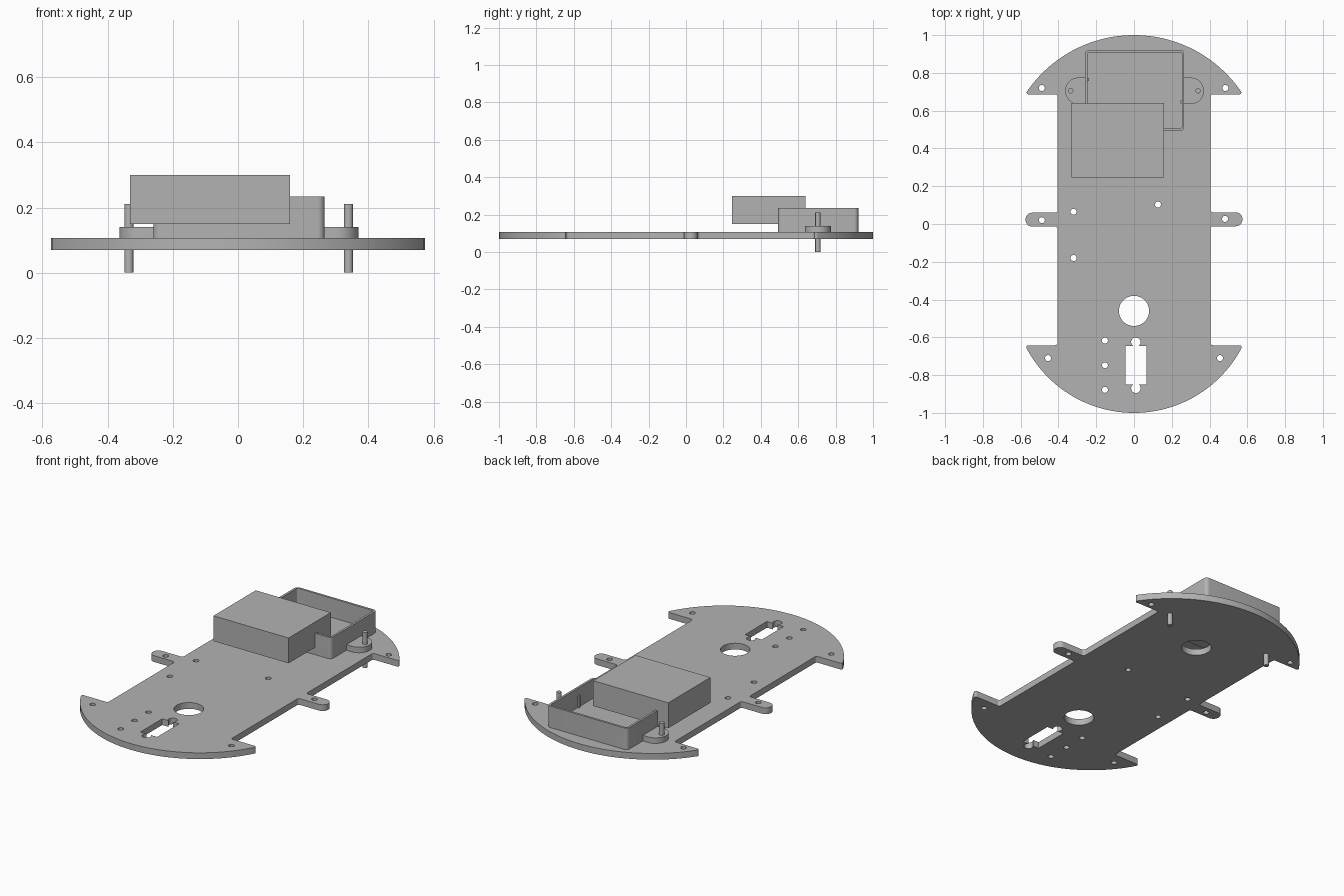
import bpy, bmesh, math
from mathutils import Vector

cube = bpy.data.objects.get("Cube")
if cube:
    bpy.data.objects.remove(cube, do_unlink=True)

grey = bpy.data.materials.new("plain grey")
grey.use_nodes = True
grey.diffuse_color = (0.45, 0.45, 0.45, 1)
grey.node_tree.nodes["Principled BSDF"].inputs["Base Color"].default_value = grey.diffuse_color


def rounded(corners, steps=6):
    """Closed outline from (x, y, radius) corners, each filleted by its radius."""
    out = []
    for i, (x, y, r) in enumerate(corners):
        p = Vector((x, y))
        if r == 0:
            out.append(p)
            continue
        a = (Vector(corners[i - 1][:2]) - p).normalized()
        b = (Vector(corners[(i + 1) % len(corners)][:2]) - p).normalized()
        half = a.angle(b) / 2
        centre = p + (a + b).normalized() * (r / math.sin(half))
        start = p + a * (r / math.tan(half)) - centre
        end = p + b * (r / math.tan(half)) - centre
        sweep = start.angle_signed(end)
        a0 = math.atan2(start.y, start.x)
        for k in range(steps + 1):
            t = a0 - sweep * k / steps
            out.append(centre + Vector((math.cos(t), math.sin(t))) * r)
    return out


def arc(cx, cy, r, a0, a1, n):
    angles = [math.radians(a0 + (a1 - a0) * k / n) for k in range(n + 1)]
    return [(cx + r * math.cos(t), cy + r * math.sin(t), 0) for t in angles]


def circle(cx, cy, r, n=24):
    return rounded(arc(cx, cy, r, 0, 360, n)[:-1])


def rect(x0, x1, y0, y1, r=0):
    return rounded([(x0, y0, r), (x1, y0, r), (x1, y1, r), (x0, y1, r)])


def prism(name, loops, z0, z1):
    """Solid between two heights; loops after the first cut holes."""
    curve = bpy.data.curves.new(name, 'CURVE')
    curve.dimensions = '2D'
    curve.fill_mode = 'BOTH'
    curve.extrude = (z1 - z0) / 2
    for loop in loops:
        s = curve.splines.new('POLY')
        s.points.add(len(loop) - 1)
        for pt, co in zip(s.points, loop):
            pt.co = (co.x, co.y, 0, 1)
        s.use_cyclic_u = True
    temp = bpy.data.objects.new(name + " outline", curve)
    bpy.context.collection.objects.link(temp)
    deps = bpy.context.evaluated_depsgraph_get()
    mesh = bpy.data.meshes.new_from_object(temp.evaluated_get(deps))
    bpy.data.objects.remove(temp, do_unlink=True)
    bpy.data.curves.remove(curve)
    bm = bmesh.new()
    bm.from_mesh(mesh)
    bmesh.ops.remove_doubles(bm, verts=bm.verts, dist=0.0002)
    bmesh.ops.recalc_face_normals(bm, faces=bm.faces)
    bm.to_mesh(mesh)
    bm.free()
    mesh.name = name
    mesh.materials.clear()
    mesh.materials.append(grey)
    obj = bpy.data.objects.new(name, mesh)
    obj.location.z = (z0 + z1) / 2
    bpy.context.collection.objects.link(obj)
    bpy.ops.object.select_all(action='DESELECT')
    obj.select_set(True)
    bpy.context.view_layer.objects.active = obj
    bpy.ops.object.shade_smooth_by_angle(angle=math.radians(30))
    return obj


PLATE_LOW, PLATE_TOP = 0.07, 0.107


def end_arc(tip_y, side):
    """Bowed plate end with rounded tips, running counter-clockwise."""
    tip_x, rise = 0.577, 1 - abs(tip_y)
    r = (tip_x ** 2 + rise ** 2) / (2 * rise)
    spread = math.degrees(math.asin(tip_x / r))
    mid = 90 * side
    pts = arc(0, side * (1 - r), r, mid - spread, mid + spread, 44)
    for i in (0, -1):
        pts[i] = pts[i][:2] + (0.01,)
    return pts


# Base plate: bowed ends, straight body and a small tab on each side
f = 0.014
body, tab = 0.404, 0.574
outline = end_arc(-0.642, -1)
outline += [(body, -0.642, f), (body, -0.012, f), (tab, -0.012, 0.035),
            (tab, 0.062, 0.035), (body, 0.062, f), (body, 0.686, f)]
outline += end_arc(0.686, 1)
outline += [(-body, 0.686, f), (-body, 0.06, f), (-tab, 0.06, 0.035),
            (-tab, -0.014, 0.035), (-body, -0.014, f), (-body, -0.642, f)]

# Slot with a round relief at each end
slot = [(0.065, -0.85, 0), (0.065, -0.645, 0)]
slot += arc(0.01, -0.625, 0.025, -53, 233, 18)
slot += [(-0.045, -0.645, 0), (-0.045, -0.85, 0)]
slot += arc(0.01, -0.87, 0.025, 127, 413, 18)

small_holes = [(-0.488, 0.72), (0.484, 0.72), (-0.488, 0.02), (0.482, 0.027),
               (-0.455, -0.71), (0.455, -0.71), (-0.32, 0.065), (-0.32, -0.18),
               (0.127, 0.103), (-0.154, -0.617), (-0.154, -0.748), (-0.154, -0.878)]
holes = [circle(x, y, 0.016, 16) for x, y in small_holes]
holes += [circle(0, y, 0.08, 40) for y in (-0.46, 0.52)]
prism("base_plate", [rounded(outline), rounded(slot)] + holes, PLATE_LOW, PLATE_TOP)

# Open tray
x0, x1, y0, y1, wall = -0.26, 0.266, 0.492, 0.921, 0.013
prism("tray_wall", [rect(x0, x1, y0, y1, 0.022),
                    rect(x0 + wall, x1 - wall, y0 + wall, y1 - wall, 0.01)], PLATE_TOP, 0.234)
prism("tray_floor", [rect(x0 + 0.005, x1 - 0.005, y0 + 0.005, y1 - 0.005, 0.018)],
      PLATE_TOP, PLATE_TOP + 0.013)
for side, rib_x, rib_y in (("right", x0 + wall, 0.765), ("left", x1 - wall, 0.645)):
    prism("tray_rib_" + side, [rect(rib_x - 0.008, rib_x + 0.008, rib_y - 0.008, rib_y + 0.008)],
          0.115, 0.19)

# Mounting ears and the pins through them
for side, edge, sign in (("right", x0, -1), ("left", x1, 1)):
    reach = 0.104
    ear = [(edge - sign * 0.006, 0.635, 0), (edge + sign * reach, 0.635, 0.0695),
           (edge + sign * reach, 0.775, 0.0695), (edge - sign * 0.006, 0.775, 0)]
    prism("tray_ear_" + side, [rounded(ear, 12)], PLATE_TOP, 0.14)
    prism("pin_" + side, [circle(0.002 + sign * 0.337, 0.705, 0.014, 20)], 0, 0.211)

# Solid block over the front of the tray
prism("block", [rect(-0.332, 0.16, 0.245, 0.64)], 0.15, 0.3)
